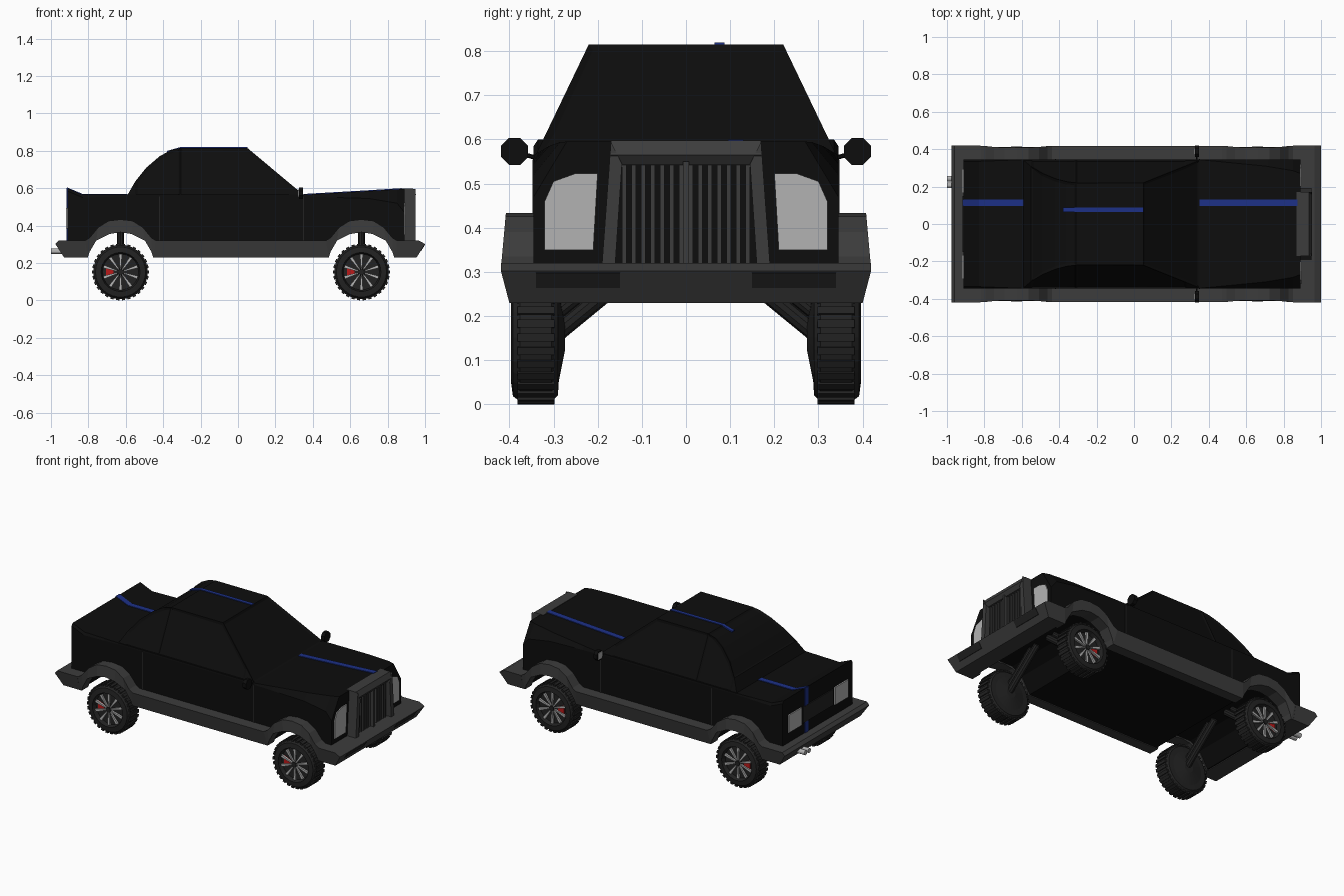
import bpy, bmesh, math
from mathutils import Vector

if "Cube" in bpy.data.objects:
    bpy.data.objects.remove(bpy.data.objects["Cube"])

def mat(name, r, g, b):
    m = bpy.data.materials.new(name)
    m.diffuse_color = (r, g, b, 1)
    m.use_nodes = True
    m.node_tree.nodes["Principled BSDF"].inputs["Base Color"].default_value = m.diffuse_color
    return m

BLACK = mat("black_paint", .004, .004, .004)
DARK = mat("dark_trim", .045, .045, .045)
RUBBER = mat("rubber", .016, .016, .016)
LIGHT = mat("pale_metal", .45, .45, .45)
BLUE = mat("blue_stripe", .012, .03, .24)
RED = mat("red_caliper", .5, .01, .01)

def make(name, lofts, material, edit=None):
    """Each loft is a list of matching loops, skinned and capped."""
    bm = bmesh.new()
    for loops in lofts:
        rings = [[bm.verts.new(p) for p in lp] for lp in loops]
        for a, b in zip(rings, rings[1:]):
            for i in range(len(a)):
                j = (i + 1) % len(a)
                bm.faces.new((a[i], a[j], b[j], b[i]))
        bm.faces.new(rings[0])
        bm.faces.new(rings[-1])
    bmesh.ops.recalc_face_normals(bm, faces=bm.faces)
    if edit:
        edit(bm)
    me = bpy.data.meshes.new(name)
    bm.to_mesh(me)
    bm.free()
    me.materials.append(material)
    ob = bpy.data.objects.new(name, me)
    bpy.context.collection.objects.link(ob)
    return ob

def along_y(pts, y0, y1):
    return [[(x, y, z) for x, z in pts] for y in (y0, y1)]

def along_x(pts, x0, x1):
    return [[(x, y, z) for y, z in pts] for x in (x0, x1)]

def box(x0, x1, y0, y1, z0, z1):
    return along_x([(y0, z0), (y1, z0), (y1, z1), (y0, z1)], x0, x1)

def tube(p, q, r, n=10):
    p, q = Vector(p), Vector(q)
    rot = (q - p).to_track_quat('Z', 'Y')
    ring = [rot @ Vector((r * math.cos(t), r * math.sin(t), 0))
            for t in (2 * math.pi * (i + .5) / n for i in range(n))]
    return [[c + v for v in ring] for c in (p, q)]

def interp(table, x):
    for (a, *u), (b, *v) in zip(table, table[1:]):
        if x <= b:
            t = max(0, (x - a) / (b - a))
            return [m + (n - m) * t for m, n in zip(u, v)]
    return list(table[-1][1:])

WHEELS = (-.628, .66)

# Lower body: x -> top height, shoulder height, top half width
TOP = [(-.912, .60, .585, .335), (-.83, .565, .55, .335), (-.59, .565, .555, .344),
       (.35, .565, .555, .344), (.70, .585, .545, .31), (.85, .594, .52, .285), (.89, .595, .47, .27)]
BOTTOM = [(-.912, .235)]
for w in WHEELS:
    BOTTOM += [(w + d, z) for d, z in ((-.185, .235), (-.13, .33), (-.06, .37),
                                       (.06, .37), (.13, .33), (.185, .235))]
BOTTOM.append((.89, .235))
body = []
for x in sorted({r[0] for r in TOP + BOTTOM}):
    zt, zs, yt = interp(TOP, x)
    zb, = interp(BOTTOM, x)
    body.append([(x, y, z) for y, z in ((-.345, zb), (-.345, zs), (-yt, zt),
                                        (yt, zt), (.345, zs), (.345, zb))])
make("body", [body], BLACK)

# Cabin with sunken windows
ROOF = [(-.59, .565), (-.55, .635), (-.49, .71), (-.42, .77), (-.36, .803),
        (-.31, .815), (.05, .815), (.28, .623), (.35, .565)]
cabin = []
for x, z in ROOF:
    yt = .345 - (z - .555) * .48
    cabin.append([(x, -.345, .555), (x, -yt, z), (x, yt, z), (x, .345, .555)])

def windows(bm):
    groups = {}
    for f in bm.faces:
        c, n = f.calc_center_median(), f.normal
        if abs(n.y) > .5 and c.z > .6:
            groups.setdefault((n.y > 0, c.x > -.31), []).append(f)
        elif n.x > .3 and c.z > .58:
            groups.setdefault("front", []).append(f)
        elif n.x < -.2 and c.z > .61:
            groups.setdefault("rear", []).append(f)
    for fs in groups.values():
        bmesh.ops.inset_region(bm, faces=fs, thickness=.016, depth=-.006)

make("cabin", [cabin], BLACK, windows)

# Blue racing stripes
def stripe(name, pts, y0, y1):
    lp = [[(x, y0, z - .004), (x, y1, z - .004), (x, y1, z + .004), (x, y0, z + .004)] for x, z in pts]
    make(name, [lp], BLUE)

stripe("hood_stripe", [(.35, .565), (.70, .585), (.875, .596)], .095, .13)
stripe("roof_stripe", [(-.38, .795), (-.31, .815), (.05, .815)], .065, .087)
stripe("trunk_stripe", [(-.914, .60), (-.83, .565), (-.59, .565)], .095, .13)
make("tail_stripe", [box(-.916, -.905, .095, .13, .32, .60)], BLUE)

# Side skirts with wheel arch flares: (lower x, z, upper x, z)
ARCH = [(-.175, .23, -.19, .32), (-.165, .26, -.165, .335), (-.13, .32, -.12, .39),
        (-.06, .355, -.065, .425), (0, .365, 0, .433)]
ARCH += [(-a, b, -c, d) for a, b, c, d in ARCH[-2::-1]]
path = [(-.93, .23, -.95, .32)]
for w in WHEELS:
    path += [(w + a, b, w + c, d) for a, b, c, d in ARCH]
path.append((.95, .23, .95, .32))
skirts = []
for s in (-1, 1):
    skirts.append([[(a, s * .335, b), (a, s * (.40 + (b - .23) * .1), b),
                    (c, s * (.418 - (d - .32) * .09), d), (c, s * .335, d)] for a, b, c, d in path])
make("side_skirts", skirts, DARK)

# Bumpers
def bumper(name, pts):
    make(name, [[[(x, s * (.40 if z < .25 else .419), z) for x, z in pts] for s in (-1, 1)]], DARK)

bumper("front_bumper", [(.85, .23), (.955, .23), (1.0, .302), (.965, .32), (.85, .32)])
bumper("rear_bumper", [(-.82, .23), (-.93, .23), (-.977, .302), (-.96, .32), (-.82, .32)])
make("bumper_lamps", [along_y([(.97, .264), (.979, .264), (1.0, .298), (.98, .302)], s * .15, s * .34)
                      for s in (-1, 1)], RUBBER)

# Grille: surround, vertical slats, centre bar
posts = [along_x([(s * .17, .595), (s * .19, .32), (s * .16, .32), (s * .145, .545)], .87, .95) for s in (-1, 1)]
make("grille_frame", posts + [along_y([(.87, .542), (.935, .542), (.952, .565), (.935, .597), (.87, .597)], -.17, .17),
                              box(.88, .945, -.007, .007, .31, .55)], DARK)
make("grille_slats", [box(.88, .925, y - .005, y + .005, .315, .55)
                      for y in (-.14 + i * .0215 for i in range(14))], DARK)

# Lamps and rear panel
make("headlights", [along_x([(s * y, z) for y, z in ((.21, .35), (.32, .35), (.32, .46), (.30, .505),
                                                     (.25, .523), (.20, .523))], .88, .896) for s in (-1, 1)], LIGHT)
make("tail_lights", [box(-.92, -.90, s * .23 - .065, s * .23 + .065, .385, .495) for s in (-1, 1)], LIGHT)
make("rear_panel", [box(-.918, -.90, -.15, .15, .39, .49)], RUBBER)
make("exhaust_pipes", [tube((-1, y, .263), (-.90, y, .263), .015, 12) for y in (.207, .243)], LIGHT)

# Door seams
make("door_seams", [box(x - .003, x + .003, s * .34, s * .347, .32, .555)
                    for x in (-.42, .35) for s in (-1, 1)], RUBBER)

# Mirrors
for s, side in ((-1, "right"), (1, "left")):
    make(side + "_mirror", [tube((.325, s * .388, .573), (.348, s * .388, .573), .033, 8),
                            tube((.336, s * .335, .557), (.336, s * .37, .567), .005, 6)], BLACK)
    make(side + "_mirror_glass", [box(.322, .326, s * .388 - .02, s * .388 + .02, .553, .593)], LIGHT)

# Wheels and suspension
def wheel(tag, xw, s):
    def P(r, a, d):
        return (xw + r * math.cos(a), s * (.34 + d), .152 + r * math.sin(a))

    def ring(r, d, n=30):
        return [P(r, 2 * math.pi * i / n, d) for i in range(n)]

    def wedge(r0, r1, a, h0, h1, d0, d1):
        return [[P(r0, a - h0, d), P(r1, a - h1, d), P(r1, a + h1, d), P(r0, a + h0, d)] for d in (d0, d1)]

    tau = 2 * math.pi
    tyre = [[ring(r, d) for r, d in ((.03, -.066), (.10, -.052), (.132, -.05), (.146, -.036), (.146, .036),
                                     (.134, .052), (.104, .056), (.096, .03))]]
    lugs = [wedge(.13, .152, tau * i / 30, .06, .06, -.042, .042) for i in range(30)]
    make(tag + "_tyre", tyre + lugs, RUBBER)
    spokes = [wedge(.012, .096, tau * (i + .5) / 10, .22, .085, .034, .045) for i in range(10)]
    make(tag + "_spokes", spokes, LIGHT)
    make(tag + "_hub", [[ring(.02, .03, 12), ring(.016, .05, 12)]], RUBBER)
    make(tag + "_caliper", [wedge(.04, .085, math.pi, .4, .4, .028, .036)], RED)
    make(tag + "_suspension", [tube((xw, s * .30, .155), (xw, s * .05, .36), .02),
                               tube((xw, s * .30, .20), (xw, s * .10, .36), .016)], RUBBER)

for end, xw in zip(("rear", "front"), WHEELS):
    for s, side in ((-1, "right"), (1, "left")):
        wheel(end + "_" + side, xw, s)
